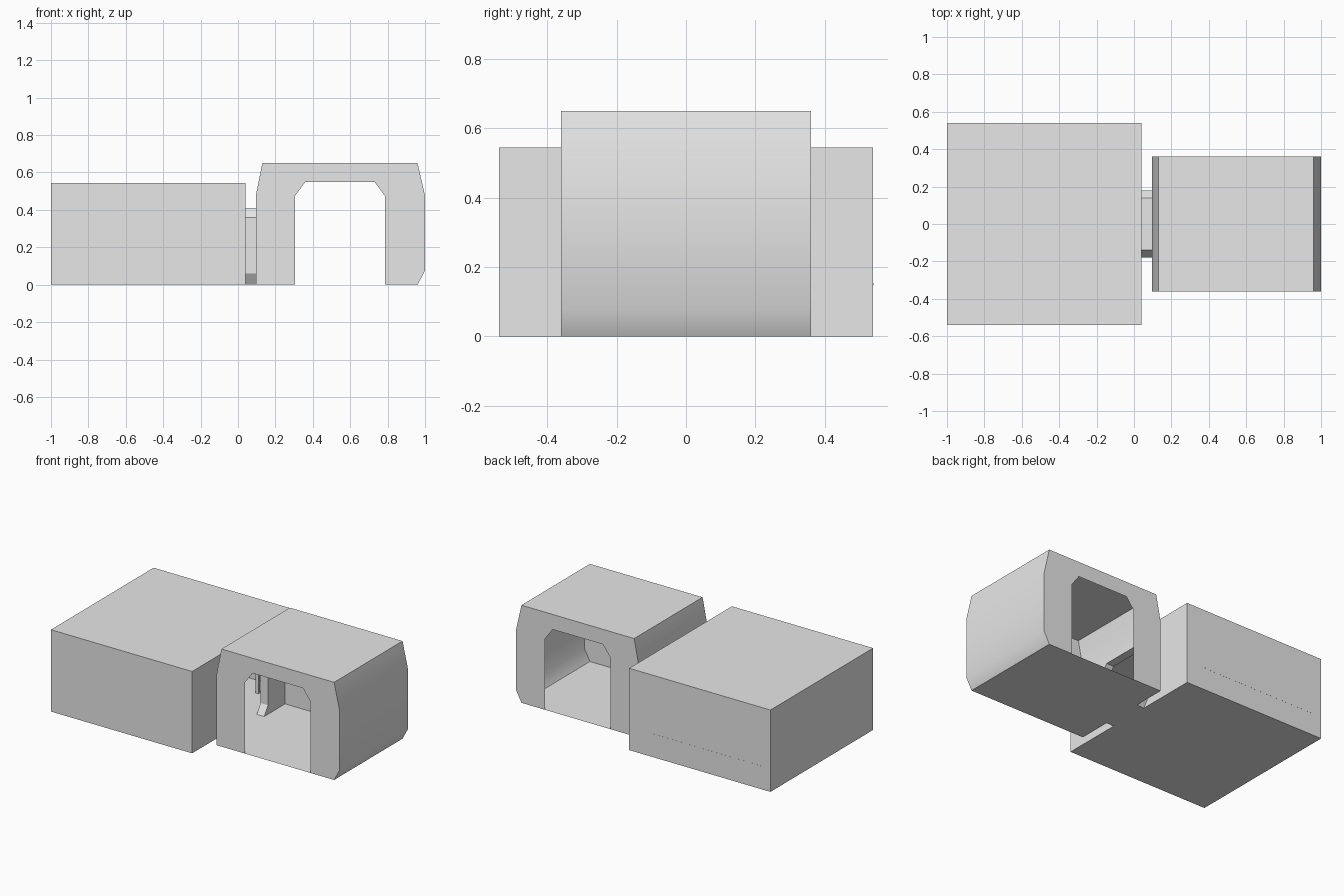
import bpy, bmesh, math

cube = bpy.data.objects.get("Cube")
if cube:
    bpy.data.objects.remove(cube, do_unlink=True)

grey = bpy.data.materials.new("plain grey")
grey.use_nodes = True
colour = (0.8, 0.8, 0.8, 1)
grey.diffuse_color = colour
grey.node_tree.nodes["Principled BSDF"].inputs["Base Color"].default_value = colour


def make_object(name, faces):
    """Weld loose polygons into one thin shell."""
    bm = bmesh.new()
    for points in faces:
        bm.faces.new([bm.verts.new(p) for p in points])
    bmesh.ops.remove_doubles(bm, verts=bm.verts, dist=0.0001)
    bmesh.ops.recalc_face_normals(bm, faces=bm.faces)
    mesh = bpy.data.meshes.new(name)
    bm.to_mesh(mesh)
    bm.free()
    mesh.materials.append(grey)
    obj = bpy.data.objects.new(name, mesh)
    bpy.context.collection.objects.link(obj)
    bpy.ops.object.select_all(action='DESELECT')
    obj.select_set(True)
    bpy.context.view_layer.objects.active = obj
    bpy.ops.object.shade_smooth_by_angle(angle=math.radians(30))
    return obj


def sweep(profile, place, start, end):
    """Quads joining a closed profile at two positions."""
    pairs = zip(profile, profile[1:] + profile[:1])
    return [[place(a, start), place(b, start), place(b, end), place(a, end)]
            for a, b in pairs]


def along_x(p, x):
    return (x, p[0], p[1])


def along_y(p, y):
    return (p[0], y, p[1])


def box_faces(x0, x1, y0, y1, z0, z1):
    rect = [(y0, z0), (y1, z0), (y1, z1), (y0, z1)]
    return sweep(rect, along_x, x0, x1) + [[along_x(p, x) for p in rect] for x in (x0, x1)]


HALL_RIGHT, LINK_RIGHT, LINK_LEFT = -1.0, 0.04, 0.095
HALL_Y, HALL_Z, ARCH_Y = 0.54, 0.545, 0.36

# Chamfered passage section, as y and z
half = [(0.14, 0), (0.18, 0.06), (0.18, 0.36), (0.14, 0.41)]
passage = half + [(-y, z) for y, z in reversed(half)]


def wall_with_doorway(x, width, height):
    outline = [(width, 0), (width, height), (-width, height), (-width, 0)]
    return [along_x(p, x) for p in outline + passage[::-1]]


# Main hall, open to the passage on its left
hall = box_faces(HALL_RIGHT, LINK_RIGHT, -HALL_Y, HALL_Y, 0, HALL_Z)[:-1]
hall.append(wall_with_doorway(LINK_RIGHT, HALL_Y, HALL_Z))
make_object("main_hall", hall)

# Short passage
make_object("connecting_passage", sweep(passage, along_x, LINK_RIGHT, LINK_LEFT))

# Arched shelter: outer skin, then front and back frames round the opening
skin = [(LINK_LEFT, 0), (LINK_LEFT, 0.475), (0.13, 0.65), (0.96, 0.65),
        (1.0, 0.475), (1.0, 0.075), (0.96, 0)]
opening = [(0.785, 0), (0.785, 0.475), (0.73, 0.55),
           (0.36, 0.55), (0.305, 0.475), (0.305, 0)]
shelter = sweep(skin, along_y, -ARCH_Y, ARCH_Y)[1:]
shelter.append(wall_with_doorway(LINK_LEFT, ARCH_Y, 0.475))
shelter += [[along_y(p, y) for p in skin + opening] for y in (-ARCH_Y, ARCH_Y)]
make_object("arched_shelter", shelter)

# Low bench against the hall's back wall
make_object("bench_top", box_faces(-0.93, -0.1, 0.38, 0.5405, 0.147, 0.155))
for side, x in (("right", -0.92), ("left", -0.14)):
    for end, y in (("front", 0.385), ("back", 0.5)):
        make_object(f"bench_leg_{end}_{side}", box_faces(x, x + 0.02, y, y + 0.02, 0, 0.147))
